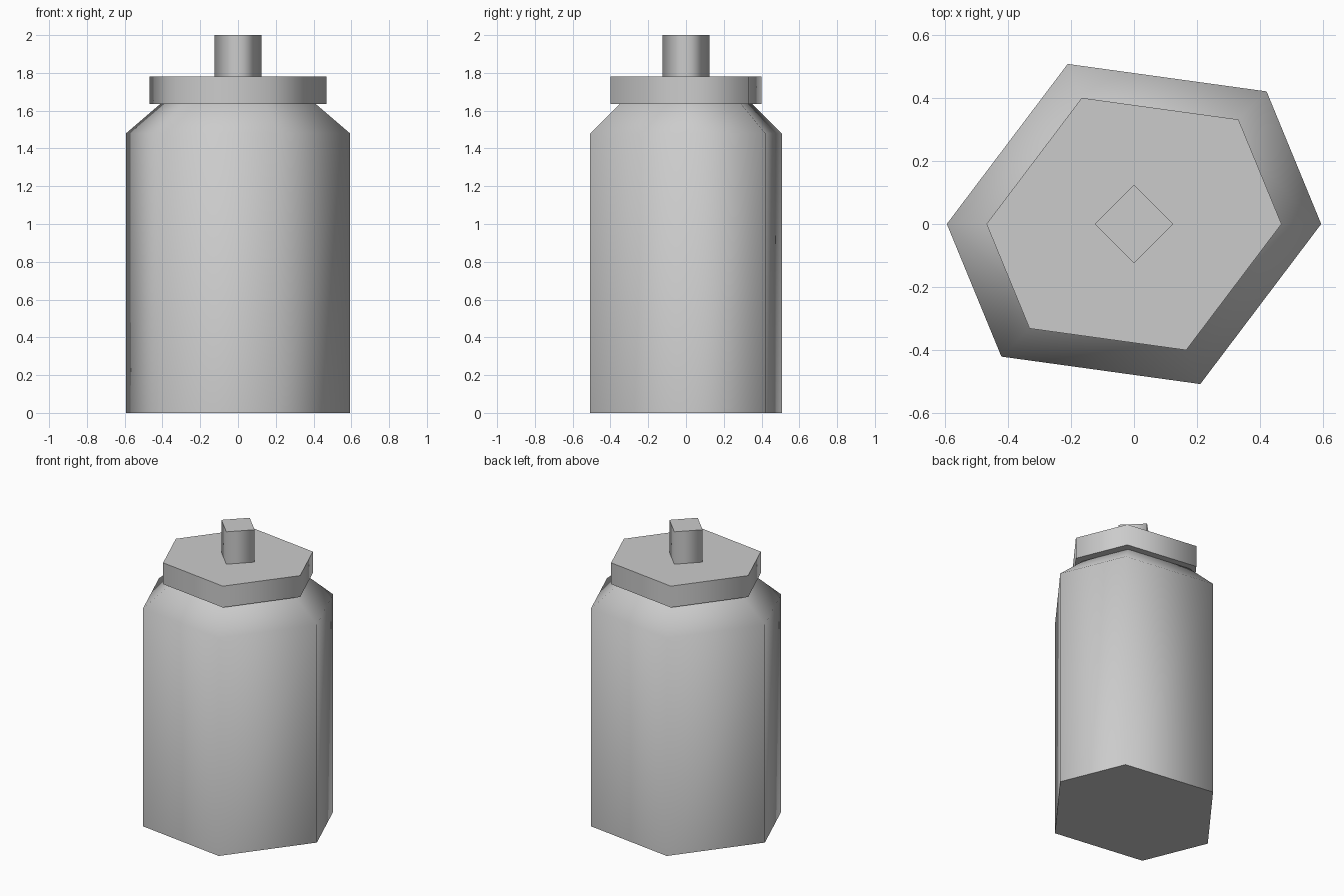
import bpy, bmesh
from math import radians, sin, cos

cube = bpy.data.objects.get("Cube")
if cube:
    bpy.data.objects.remove(cube, do_unlink=True)

grey = bpy.data.materials.new("plain_grey")
grey.use_nodes = True
colour = (0.6, 0.6, 0.6, 1)
grey.diffuse_color = colour
grey.node_tree.nodes["Principled BSDF"].inputs["Base Color"].default_value = colour


def prism(name, outline, levels):
    """Loft an outline through (height, scale) levels, capped with crisp rims."""
    bm = bmesh.new()
    rings = [[bm.verts.new((x * s, y * s, z)) for x, y in outline] for z, s in levels]
    n = len(outline)
    for low, high in zip(rings, rings[1:]):
        for i in range(n):
            j = (i + 1) % n
            bm.faces.new((low[i], low[j], high[j], high[i]))
    caps = [bm.faces.new(rings[0][::-1]), bm.faces.new(rings[-1])]
    for face in bm.faces:
        face.smooth = True
    for cap in caps:
        cap.smooth = False
        for edge in cap.edges:
            edge.smooth = False
    mesh = bpy.data.meshes.new(name)
    bm.to_mesh(mesh)
    bm.free()
    mesh.materials.append(grey)
    obj = bpy.data.objects.new(name, mesh)
    bpy.context.collection.objects.link(obj)
    return obj


# Uneven six-sided outline: three corners, repeated by a half turn
half = [(0.593, 0), (0.42, 0.42), (-0.21, 0.507)]
hexagon = half + [(-x, -y) for x, y in half]
diamond = [(cos(radians(a)), sin(radians(a))) for a in range(0, 360, 90)]

# Jar body with sloping shoulder, tucked just inside the lid
prism("jar_body", hexagon, [(0, 1), (1.48, 1), (1.64, 0.685)])
# Overhanging lid
prism("lid", hexagon, [(1.635, 0.788), (1.78, 0.788)])
# Square knob set on its corner
prism("lid_knob", diamond, [(1.775, 0.125), (2.0, 0.125)])
